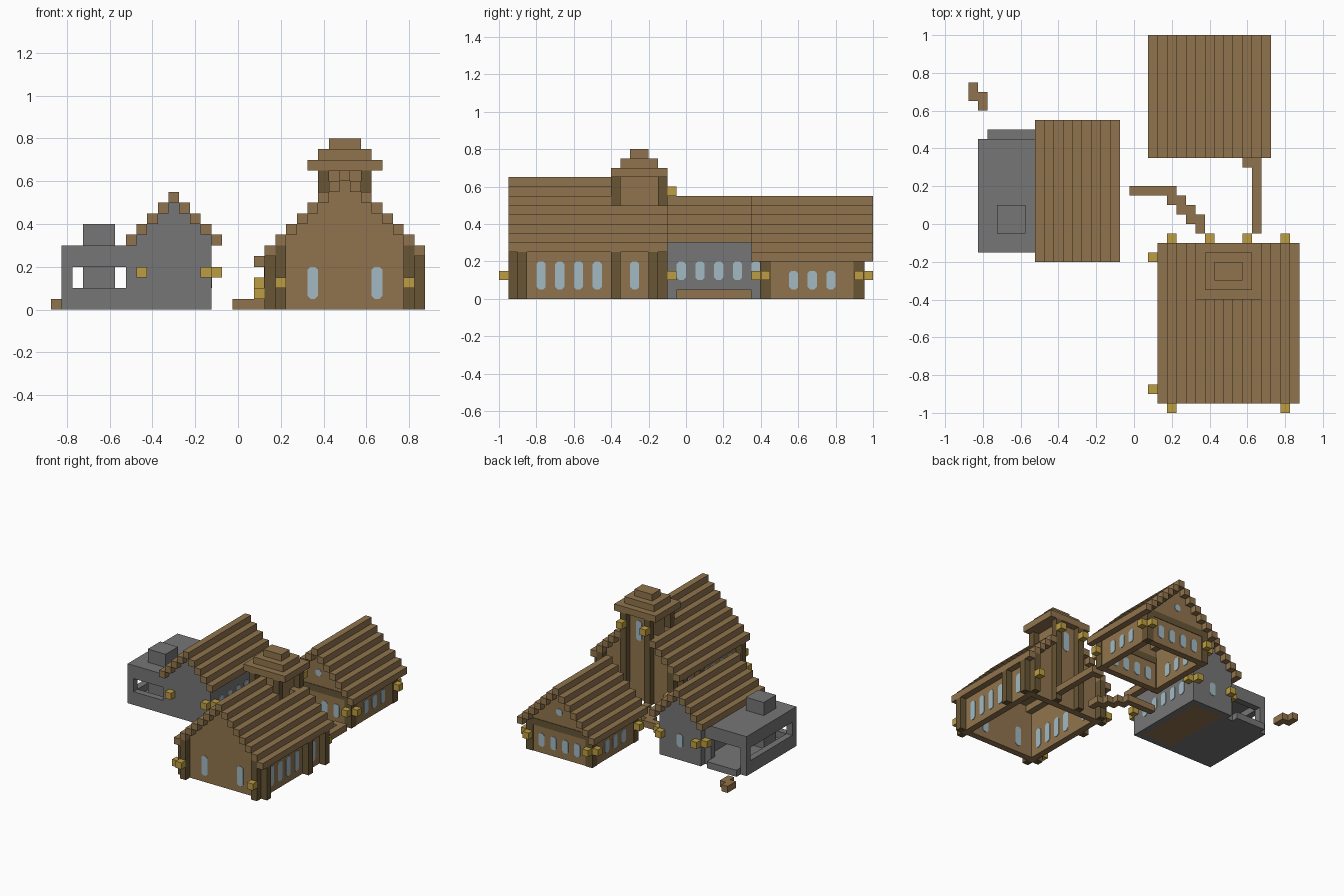
import bpy, bmesh

if "Cube" in bpy.data.objects:
    bpy.data.objects.remove(bpy.data.objects["Cube"], do_unlink=True)

U = 0.05  # block size
E = 0.004  # how far thin plates stand proud


def material(name, rgb):
    m = bpy.data.materials.new(name)
    m.use_nodes = True
    m.diffuse_color = (*rgb, 1)
    m.node_tree.nodes["Principled BSDF"].inputs["Base Color"].default_value = (*rgb, 1)
    return m


WOOD = material("brown wood", (0.28, 0.175, 0.075))
DARK = material("dark wood", (0.135, 0.09, 0.035))
STONE = material("grey stone", (0.18, 0.18, 0.18))
GLASS = material("pale blue glass", (0.36, 0.49, 0.55))
LAMP = material("yellow lamp", (0.51, 0.34, 0.055))


class Part:
    """One object gathered from boxes and prisms of a single colour."""

    def __init__(self, name, mat):
        self.name, self.mat, self.bm = name, mat, bmesh.new()

    def prism(self, profile, lo, hi, axis="y"):
        def place(a, z, d):
            return (a, d, z) if axis == "y" else (d, a, z)
        verts = [self.bm.verts.new(place(a, z, lo)) for a, z in profile]
        face = self.bm.faces.new(verts)
        out = bmesh.ops.extrude_face_region(self.bm, geom=[face])["geom"]
        for v in out:
            if isinstance(v, bmesh.types.BMVert):
                v.co[1 if axis == "y" else 0] = hi
        return self

    def box(self, x0, x1, y0, y1, z0, z1):
        return self.prism([(x0, z0), (x1, z0), (x1, z1), (x0, z1)], y0, y1)

    def cube(self, x, y, z):
        h = U / 2
        return self.box(x - h, x + h, y - h, y + h, z - h, z + h)

    def window(self, a, z0, z1, lo, hi, axis="y"):
        # narrow pane with clipped corners, running through the wall
        h, c = U / 2, 0.014
        pts = [(a - h + c, z0), (a + h - c, z0), (a + h, z0 + c), (a + h, z1 - c),
               (a + h - c, z1), (a - h + c, z1), (a - h, z1 - c), (a - h, z0 + c)]
        return self.prism(pts, lo - E, hi + E, axis)

    def done(self):
        bmesh.ops.recalc_face_normals(self.bm, faces=self.bm.faces)
        mesh = bpy.data.meshes.new(self.name)
        self.bm.to_mesh(mesh)
        self.bm.free()
        mesh.materials.append(self.mat)
        bpy.context.collection.objects.link(bpy.data.objects.new(self.name, mesh))


def stepped_roof(name, cx, ridge, steps, y0, y1, cut=-1, cut_y=0):
    # rows of square beams climbing to the ridge
    p = Part(name, WOOD)
    for i in range(-steps, steps + 1):
        z = ridge - U * abs(i)
        x = cx + U * i
        p.box(x - U / 2, x + U / 2, y0, cut_y if abs(i) <= cut else y1, z - U, z)
    p.done()


def hollow_house(name, mat, cx, ridge, n, y0, y1):
    # two stepped gables joined by two side walls, open underneath
    half, top = (n + 0.5) * U, ridge - U * (n + 1)
    prof = [(cx + half, 0), (cx - half, 0)]
    for i in range(-n, n + 1):
        z = ridge - U * (abs(i) + 1)
        prof += [(cx + (i - 0.5) * U, z), (cx + (i + 0.5) * U, z)]
    clean = []
    for pt in prof[:-1] + [(cx + half, top)]:
        if not clean or abs(pt[0] - clean[-1][0]) + abs(pt[1] - clean[-1][1]) > 1e-6:
            clean.append(pt)
    p = Part(name, mat)
    p.prism(clean, y0, y0 + U).prism(clean, y1 - U, y1)
    for a, b in ((cx - half, cx - half + U), (cx + half - U, cx + half)):
        p.box(a, b, y0 + U, y1 - U, 0, top)
    p.done()


# Main hall
hollow_house("hall_walls", WOOD, 0.5, 0.65, 6, -0.9, -0.15)
stepped_roof("hall_roof", 0.5, 0.65, 7, -0.95, -0.1, cut=2, cut_y=-0.4)
posts = Part("hall_posts", DARK)
panes = Part("hall_windows", GLASS)
for s in (-1, 1):
    inner, outer, edge = (0.5 + s * d for d in (0.275, 0.325, 0.375))
    for y in (-0.95, -0.15):
        posts.box(min(inner, outer), max(inner, outer), y, y + U, 0, 0.3)
    for y in (-0.9, -0.4, -0.2):
        posts.box(min(outer, edge), max(outer, edge), y, y + U, 0, 0.25)
    wall = 0.5 + s * 0.3
    for y in (-0.775, -0.675, -0.575, -0.475, -0.275):
        panes.window(y, 0.05, 0.2, wall - U / 2, wall + U / 2, "x")
    panes.window(0.5 + s * 0.15, 0.05, 0.2, -0.9, -0.85)
posts.done()
panes.done()

# Tower at the back of the hall
Part("tower_walls", WOOD).box(0.425, 0.575, -0.35, -0.15, 0.45, 0.65).done()
posts = Part("tower_posts", DARK)
for x in (0.375, 0.575):
    posts.box(x, x + U, -0.4, -0.35, 0.5, 0.65)
    posts.box(x, x + U, -0.15, -0.1, 0, 0.65)
posts.done()
cap = Part("tower_cap", WOOD)
for k in range(3):
    w, d, z = 0.175 - k * U, 0.15 - k * U, 0.65 + k * U
    cap.box(0.5 - w, 0.5 + w, -0.25 - d, -0.25 + d, z, z + U)
cap.done()
Part("tower_window", GLASS).window(0.5, 0.45, 0.6, -0.2, -0.15).done()

# North house
hollow_house("north_house_walls", WOOD, 0.4, 0.55, 5, 0.4, 0.95)
stepped_roof("north_house_roof", 0.4, 0.55, 6, 0.35, 1.0)
posts = Part("north_house_posts", DARK)
beams = Part("north_house_beams", DARK)
panes = Part("north_house_windows", GLASS)
for y in (0.4, 0.9):
    for x in (0.125, 0.625):
        posts.box(x - E, x + U + E, y - E, y + U + E, 0, 0.2)
    beams.box(0.125, 0.675, y - E, y + U + E, 0.2, 0.25)
    for i in range(4):
        panes.window(0.25 + 0.1 * i, 0.05, 0.15, y, y + U)
    panes.window(0.4, 0.325, 0.375, y, y + U)
for x in (0.125, 0.625):
    for y in (0.575, 0.675, 0.775):
        panes.window(y, 0.05, 0.15, x, x + U, "x")
for p in (posts, beams, panes):
    p.done()

# West stone house
hollow_house("stone_house_walls", STONE, -0.3, 0.55, 3, -0.15, 0.5)
stepped_roof("stone_house_roof", -0.3, 0.55, 4, -0.2, 0.55)
Part("stone_house_floor", WOOD).box(-0.425, -0.175, -0.1, 0.45, 0, U).done()
panes = Part("stone_house_windows", GLASS)
for i in range(5):
    panes.window(-0.025 + 0.1 * i, 0.1, 0.2, -0.175, -0.125, "x")
panes.window(-0.3, 0.1, 0.2, 0.45, 0.5)
panes.done()

# Open forge beside the stone house
Part("forge_floor", STONE).box(-0.825, -0.475, -0.15, 0.45, 0, U).done()
Part("forge_step", STONE).box(-0.775, -0.525, 0.45, 0.5, 0, U).done()
Part("forge_roof", STONE).box(-0.825, -0.475, -0.15, 0.45, 0.25, 0.3).done()
walls = Part("forge_walls", STONE)
for z0, z1 in ((U, 0.1), (0.2, 0.25)):
    walls.box(-0.825, -0.475, -0.15, -0.1, z0, z1)
    walls.box(-0.825, -0.775, -0.1, 0.4, z0, z1)
walls.box(-0.825, -0.475, 0.4, 0.45, 0.2, 0.25)
for y in (-0.15, 0.4):
    for x in (-0.825, -0.525):
        walls.box(x, x + U, y, y + U, U, 0.2)
walls.done()
Part("forge_chimney", STONE).box(-0.725, -0.575, -0.05, 0.1, U, 0.4).done()

# Footpaths
path = Part("winding_path", WOOD)
path.box(-0.025, 0.225, 0.15, 0.2, 0, U)
for k in range(3):
    x, y = 0.175 + U * k, 0.1 - U * k
    path.box(x, x + 0.1, y, y + U, 0, U)
path.box(0.325, 0.375, -0.05, 0, 0, U)
path.done()
path = Part("straight_path", WOOD)
path.box(0.625, 0.675, -0.05, 0.35, 0, U)
path.box(0.575, 0.625, 0.3, 0.35, 0, U)
path.done()
path = Part("far_path", WOOD)
path.box(-0.875, -0.825, 0.65, 0.75, 0, U)
path.box(-0.825, -0.775, 0.6, 0.7, 0, U)
path.done()

# Lamps on the posts
lamps = Part("hall_lamps", LAMP)
for x in (0.2, 0.8):
    for y in (-0.975, -0.075):
        lamps.cube(x, y, 0.125)
for y in (-0.875, -0.175):
    lamps.cube(0.1, y, 0.075)
lamps.done()
lamps = Part("tower_lamps", LAMP)
for x in (0.4, 0.6):
    lamps.cube(x, -0.075, 0.575)
lamps.done()
lamps = Part("north_house_lamps", LAMP)
for s in (-1, 1):
    for t in (-1, 1):
        lamps.cube(0.4 + s * 0.25, 0.675 + t * 0.3, 0.125)
        lamps.cube(0.4 + s * 0.3, 0.675 + t * 0.25, 0.125)
lamps.done()
lamps = Part("stone_house_lamps", LAMP)
for y, side in ((-0.175, -0.125), (0.525, 0.475)):
    for x in (-0.45, -0.15):
        lamps.cube(x, y, 0.175)
    lamps.cube(-0.1, side, 0.175)
lamps.cube(-0.5, 0.475, 0.175)
lamps.done()
